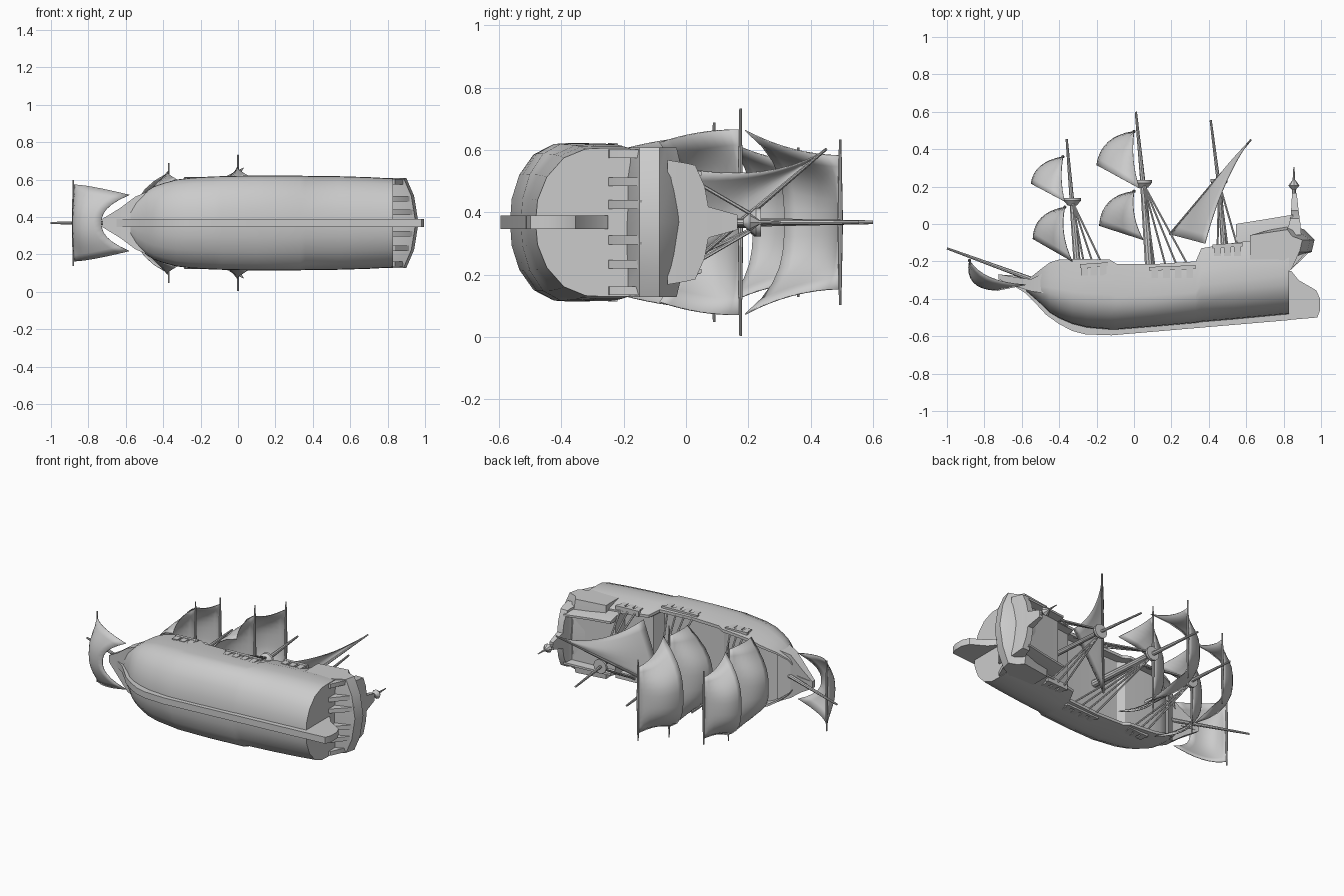
import bpy, bmesh, math
from mathutils import Vector

old = bpy.data.objects.get("Cube")
if old:
    bpy.data.objects.remove(old, do_unlink=True)

ZC = 0.368  # centre line; the ship lies on its side: bow -x, mast tops +y, beam along z

grey = bpy.data.materials.new("plain_grey")
grey.use_nodes = True
grey.diffuse_color = (0.6, 0.6, 0.6, 1)
grey.node_tree.nodes["Principled BSDF"].inputs["Base Color"].default_value = (0.6, 0.6, 0.6, 1)


def finish(name, bm, angle=35):
    bmesh.ops.recalc_face_normals(bm, faces=bm.faces)
    me = bpy.data.meshes.new(name)
    bm.to_mesh(me)
    bm.free()
    me.materials.append(grey)
    ob = bpy.data.objects.new(name, me)
    bpy.context.collection.objects.link(ob)
    bpy.ops.object.select_all(action='DESELECT')
    ob.select_set(True)
    bpy.context.view_layer.objects.active = ob
    bpy.ops.object.shade_smooth_by_angle(angle=math.radians(angle))
    return ob


def loft(name, rings, angle=28):
    """Skin closed rings of (x, y, offset from centre line) and cap both ends."""
    bm = bmesh.new()
    vs = [[bm.verts.new((x, y, ZC + z)) for x, y, z in r] for r in rings]
    n = len(vs[0])
    for a, b in zip(vs, vs[1:]):
        for i in range(n):
            j = (i + 1) % n
            bm.faces.new((a[i], a[j], b[j], b[i]))
    bm.faces.new(vs[0])
    bm.faces.new(vs[-1])
    return finish(name, bm, angle)


def plate(name, outline, half, z=0):
    return loft(name, [[(x, y, z + s * half) for x, y in outline] for s in (-1, 1)])


def shell(name, stations, profile, depth):
    """Mirrored cross-sections with a sunken deck between bulwarks."""
    rings = []
    for x, lo, hi, w, top in stations:
        deck = hi - min(depth, 0.3 * (hi - lo))
        half = [(f * w, lo + g * (hi - lo)) for f, g in profile]
        half += [(top * w, hi), (top * w * .92, hi), (top * w * .9, deck)]
        mirror = [(-z, y) for z, y in reversed(half) if z > 0]
        rings.append([(x, y, z) for z, y in mirror + half])
    return loft(name, rings)


def bar(name, p, q, r1, r2, sides=8):
    p, q = Vector((p[0], p[1], p[2] + ZC)), Vector((q[0], q[1], q[2] + ZC))
    bm = bmesh.new()
    bmesh.ops.create_cone(bm, cap_ends=True, segments=sides, radius1=r1, radius2=r2,
                          depth=(q - p).length)
    rot = (q - p).to_track_quat('Z', 'Y').to_matrix().to_4x4()
    bmesh.ops.transform(bm, matrix=rot, verts=bm.verts)
    bmesh.ops.translate(bm, vec=(p + q) / 2, verts=bm.verts)
    return finish(name, bm)


def bezier(a, c, b, t):
    return [(1 - t) ** 2 * i + 2 * t * (1 - t) * k + t * t * j for i, k, j in zip(a, c, b)]


def grid_sheet(name, fn, nu=12, nv=8):
    bm = bmesh.new()
    vs = [[bm.verts.new(fn(i / nu * 2 - 1, j / nv)) for i in range(nu + 1)] for j in range(nv + 1)]
    for a, b in zip(vs, vs[1:]):
        for i in range(nu):
            bm.faces.new((a[i], a[i + 1], b[i + 1], b[i]))
    bmesh.ops.remove_doubles(bm, verts=bm.verts, dist=1e-5)
    ob = finish(name, bm)
    mod = ob.modifiers.new("cloth", 'SOLIDIFY')
    mod.thickness = 0.004
    mod.offset = 0


def square_sail(name, top, corner, mid, ctrl, edge, wt, wb, yard, full=3):
    """Sail hung from a yard, bellying along its middle."""
    def point(u, v):
        e, m = bezier(top, edge, corner, v), bezier(top, ctrl, mid, v)
        k = 1 - abs(u) ** full
        w = wt + (wb - wt) * v * v
        return (e[0] + (m[0] - e[0]) * k, e[1] + (m[1] - e[1]) * k, ZC + u * w)
    grid_sheet(name, point)
    for s, side in ((-1, "lower"), (1, "upper")):
        bar(f"{name}_yard_{side}", (*top, 0), (*top, s * yard), 0.009, 0.004)


# Hull, with the sides leaning in towards the stern
hull_profile = [(0, 0), (.3, .015), (.61, .085), (.87, .215), (.99, .38), (1, .5), (1, .7)]
shell("hull", [(-.575, -.36, -.30, .075, .96), (-.54, -.39, -.275, .125, .96),
               (-.49, -.435, -.235, .17, .96), (-.45, -.475, -.205, .195, .96),
               (-.40, -.505, -.19, .213, .96), (-.33, -.535, -.188, .232, .96),
               (-.25, -.555, -.188, .242, .95), (-.13, -.565, -.19, .249, .95),
               (-.09, -.565, -.215, .25, .95), (.10, -.55, -.215, .254, .95),
               (.33, -.53, -.20, .253, .94), (.36, -.525, -.13, .252, .87),
               (.54, -.51, -.10, .25, .84), (.70, -.495, -.08, .245, .84),
               (.83, -.483, -.06, .238, .84)], hull_profile, 0.05)

# Keel, stem and rudder
plate("keel", [(-.725, -.27), (-.66, -.32), (-.58, -.37), (-.53, -.42), (-.47, -.485), (-.4, -.535),
               (-.33, -.572), (-.26, -.59), (-.12, -.595), (.84, -.513), (.84, -.46), (-.15, -.54),
               (-.3, -.5), (-.42, -.43), (-.5, -.36), (-.56, -.3), (-.64, -.275)], .021)
plate("rudder", [(.80, -.25), (.84, -.25), (.88, -.30), (.975, -.355), (.995, -.40),
                 (.995, -.46), (.98, -.50), (.80, -.515)], .021)


def box_ring(x, lo, hi, w):
    return [(x, lo, -w), (x, lo, w), (x, hi, w), (x, hi, -w)]


# Beak head
loft("beak_head", [box_ring(-.725, -.295, -.268, .022), box_ring(-.63, -.335, -.285, .08),
                   box_ring(-.55, -.36, -.295, .14), box_ring(-.48, -.37, -.26, .17)])

# Stern castle: poop deck, gallery with side wings, and upright taffrail
shell("poop", [(.545, -.17, 0, .2, .88), (.70, -.15, .025, .195, .88), (.85, -.12, .05, .185, .88)],
      [(1, 0), (1, .45)], .06)
gallery = [(.62, -.06), (.62, -.19), (.78, -.205), (.95, -.15), (.965, -.085), (.91, -.03), (.82, .005)]
rings = []
for s in (-1, -.6, 0, .6, 1):
    rings.append([(x - (.065 * s * s if x > .9 else 0), y - (.035 * s * s if y > -.05 else 0), s * .24)
                  for x, y in gallery])
loft("stern_gallery", rings)
loft("taffrail", [[(x0, y, -w), (x1, y, -w), (x1, y, w), (x0, y, w)] for y, x0, x1, w in
                  ((-.06, .80, .895, .2), (0, .83, .89, .19), (.03, .835, .885, .183),
                   (.06, .84, .882, .115), (.072, .84, .88, .05), (.165, .845, .87, .024))])
for i, z in enumerate((-.22, -.135, -.057, .057, .13, .22)):
    aft = .945 - 1.2 * z * z
    plate(f"stern_bracket_{i + 1}", [(.76, -.235), (.79, -.265), (.84, -.245), (aft, -.145),
                                     (aft, -.10), (.80, -.15)], .014, z)

# Stern lantern
for i, (a, b, r1, r2) in enumerate(((.155, .195, .01, .01), (.185, .205, .012, .03),
                                    (.205, .235, .03, .008), (.235, .305, .007, .003))):
    bar(f"stern_lantern_{i + 1}", (.855, a, 0), (.855, b, 0), r1, r2)

# Masts, tops, channels and shrouds:
# base, platform, tip, radius, channel x range, channel y, channel offset, count
masts = {
    "fore": ((-.30, -.26), (-.33, .12), (-.36, .455), .021, (-.29, -.14), -.225, .228, 3),
    "main": ((.085, -.28), (.05, .215), (.01, .60), .024, (.08, .33), -.24, .236, 4),
    "mizzen": ((.485, -.18), (.455, .22), (.41, .555), .017, (.42, .58), -.12, .218, 3),
}
for name, (base, top, tip, r, span, cy, cz, count) in masts.items():
    bar(f"{name}_mast", (*base, 0), (*top, 0), r, r * .75, 10)
    bar(f"{name}_topmast", (top[0], top[1] - .02, 0), (*tip, 0), r * .6, .006)
    bar(f"{name}_top", (top[0], top[1] - .02, 0), (top[0], top[1] + .005, 0), .025, .046, 12)
    bar(f"{name}_top_rim", (top[0], top[1] + .005, 0), (top[0], top[1] + .02, 0), .046, .046, 12)
    for s, side in ((-1, "lower"), (1, "upper")):
        plate(f"{name}_channel_{side}", [(span[0], cy - .01), (span[1], cy),
                                         (span[1], cy + .02), (span[0], cy + .01)], .018, s * cz)
        for i in range(count):
            x = span[0] + (span[1] - span[0]) * (i + .5) / count
            plate(f"{name}_chain_{side}_{i + 1}", [(x - .018, cy - .05), (x + .018, cy - .05),
                                                   (x + .018, cy), (x - .018, cy)], .016, s * cz)
            bar(f"{name}_shroud_{side}_{i + 1}", (x, cy, s * cz), (top[0], top[1], s * .02),
                .006, .006, 6)

# Bowsprit
bar("bowsprit", (-.44, -.335, 0), (-1, -.13, 0), .015, .006)

# Square sails with their yards
square_sail("fore_topsail", (-.38, .36), (-.37, .12), (-.55, .215), (-.535, .33),
            (-.40, .24), .20, .27, .24)
square_sail("fore_course", (-.37, .09), (-.33, -.20), (-.54, -.08), (-.535, .06),
            (-.40, -.05), .275, .235, .32)
square_sail("main_topsail", (0, .495), (.03, .19), (-.2, .315), (-.175, .47),
            (-.02, .34), .215, .295, .265)
square_sail("main_course", (0, .175), (.05, -.085), (-.185, -.01), (-.175, .15),
            (-.02, .04), .298, .255, .365)
square_sail("bow_sail", (-.88, -.195), (-.58, -.325), (-.73, -.355), (-.91, -.35),
            (-.81, -.31), .205, .15, .23, full=2.4)

# Slanted mizzen sail and yard
low, high, clew = Vector((.19, -.055, -.195)), Vector((.625, .45, .235)), Vector((.38, -.105, .195))
bar("mizzen_yard_low", (low + high) / 2, low, .009, .005)
bar("mizzen_yard_high", (low + high) / 2, high, .009, .005)


def lateen(u, v):
    t = (u + 1) / 2
    belly = math.sin(math.pi * t) * math.sin(math.pi * v) * .03
    return low.lerp(high, t) + (clew - low) * v * (1 - t) ** 1.5 + Vector((-belly, 0, ZC))


grid_sheet("mizzen_sail", lateen)
